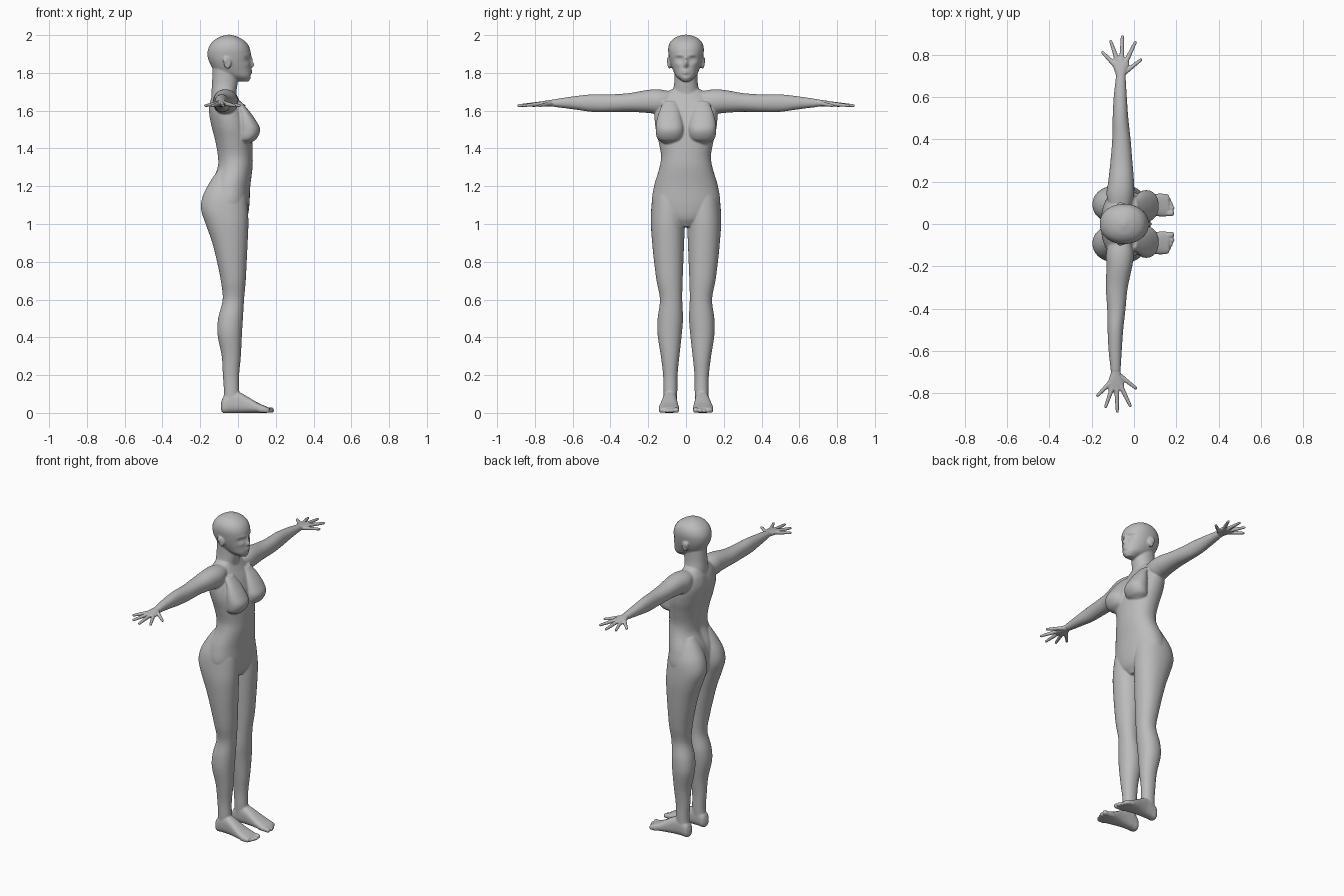
import bpy, bmesh, math
from mathutils import Vector, Matrix

skin = bpy.data.materials.new("grey_skin")
skin.diffuse_color = (0.5, 0.5, 0.5, 1)


def smooth_sections(secs, steps):
    """Hermite interpolation through (t, a0, a1, b0, b1) sections."""
    def slope(i):
        p, q = secs[max(i - 1, 0)], secs[min(i + 1, len(secs) - 1)]
        return [(v - u) / (q[0] - p[0]) for u, v in zip(p, q)]
    out = []
    for i in range(len(secs) - 1):
        p, q, m, n = secs[i], secs[i + 1], slope(i), slope(i + 1)
        h = q[0] - p[0]
        for k in range(steps):
            s = k / steps
            a, b = 2 * s**3 - 3 * s**2 + 1, s**3 - 2 * s**2 + s
            c, d = 3 * s**2 - 2 * s**3, s**3 - s**2
            out.append([a * u + b * h * mu + c * v + d * h * mv
                        for u, v, mu, mv in zip(p, q, m, n)])
    return out + [list(secs[-1])]


def loft(bm, secs, axis="z", side=1, sides=48, steps=5, power=2.15, shape=None):
    """Closed skin through oval sections stacked along an axis."""
    rings = []
    for t, a0, a1, b0, b1 in smooth_sections(secs, steps):
        ring = []
        for k in range(sides):
            w = 2 * math.pi * k / sides
            c, s = math.cos(w), math.sin(w)
            a = (a0 + a1) / 2 + (a1 - a0) / 2 * math.copysign(abs(c) ** (2 / power), c)
            b = (b0 + b1) / 2 + (b1 - b0) / 2 * math.copysign(abs(s) ** (2 / power), s)
            x, y, z = {"z": (a, b, t), "y": (a, t, b), "x": (t, a, b)}[axis]
            p = Vector((x, y * side, z))
            ring.append(bm.verts.new(shape(p) if shape else p))
        rings.append(ring)
    for r, q in zip(rings, rings[1:]):
        for k in range(sides):
            j = (k + 1) % sides
            bm.faces.new((r[k], r[j], q[j], q[k]))
    bm.faces.new(rings[0])
    bm.faces.new(rings[-1])


def ball(bm, p, size):
    bmesh.ops.create_uvsphere(bm, u_segments=20, v_segments=12, radius=1,
                              matrix=Matrix.Translation(p) @ Matrix.Diagonal((*size, 1)))


def capsule(bm, p, q, r0, r1):
    p, q = Vector(p), Vector(q)
    d = q - p
    rot = d.to_track_quat("Z", "Y").to_matrix().to_4x4()
    bmesh.ops.create_cone(bm, cap_ends=True, segments=16, radius1=r0, radius2=r1,
                          depth=d.length, matrix=Matrix.Translation((p + q) / 2) @ rot)
    ball(bm, p, (r0,) * 3)
    ball(bm, q, (r1,) * 3)


def finish(bm, name, voxel, rounds):
    """Fuse the overlapping shells into one smooth skin."""
    bmesh.ops.recalc_face_normals(bm, faces=bm.faces)
    me = bpy.data.meshes.new(name)
    bm.to_mesh(me)
    bm.free()
    me.materials.append(skin)
    ob = bpy.data.objects.new(name, me)
    bpy.context.collection.objects.link(ob)
    rm = ob.modifiers.new("fuse", "REMESH")
    rm.mode, rm.voxel_size, rm.use_smooth_shade = "VOXEL", voxel, True
    sm = ob.modifiers.new("soften", "SMOOTH")
    sm.factor, sm.iterations = 0.5, rounds


def bell(v, centre, width):
    return math.exp(-((v - centre) / width) ** 2)


def right_shift(y):
    """The right arm sits slightly further back."""
    s = min(max((-y - 0.1) / 0.25, 0), 1)
    return -0.024 * s * s * (3 - 2 * s)


def spine_groove(p):
    if p.x < -0.05 and p.z > 1.1:
        p.x += 0.013 * bell(p.y, 0, 0.028) * bell(p.z, 1.4, 0.25)
    return p


# face relief: (y, z, width, height, push)
RELIEF = [(.036, 1.873, .019, .012, -.013), (.036, 1.871, .012, .006, .006),
          (.034, 1.894, .024, .007, .004), (0, 1.842, .011, .013, .020),
          (0, 1.866, .008, .020, .012), (0, 1.812, .018, .005, .007),
          (0, 1.800, .016, .005, .007), (0, 1.787, .022, .005, -.004),
          (0, 1.768, .020, .010, .003), (.045, 1.845, .018, .012, .004)]


def face_relief(p):
    if p.x > 0:
        p.x += sum(d * bell(abs(p.y), y, w) * bell(p.z, z, h) for y, z, w, h, d in RELIEF)
    return p


body = bmesh.new()

# torso
loft(body, [(0.985, -.10, .02, -.05, .05), (1.03, -.135, .048, -.13, .13),
            (1.10, -.155, .06, -.178, .178), (1.20, -.15, .065, -.169, .169),
            (1.30, -.112, .077, -.140, .140), (1.36, -.112, .078, -.132, .132),
            (1.44, -.125, .075, -.146, .146), (1.52, -.145, .066, -.163, .163),
            (1.60, -.157, .038, -.165, .165), (1.66, -.147, .005, -.145, .145),
            (1.70, -.13, -.015, -.10, .10), (1.72, -.12, -.02, -.06, .06)],
     shape=spine_groove)

# neck
loft(body, [(1.64, -.14, -.01, -.08, .08), (1.70, -.14, -.008, -.07, .07),
            (1.75, -.137, -.002, -.062, .062), (1.84, -.135, .0, -.06, .06)])

# head
loft(body, [(1.755, .0, .055, -.02, .02), (1.78, -.06, .068, -.050, .050),
            (1.81, -.12, .069, -.067, .067), (1.85, -.148, .066, -.082, .082),
            (1.89, -.161, .068, -.091, .091), (1.93, -.157, .062, -.094, .094),
            (1.965, -.135, .04, -.082, .082), (1.99, -.098, .0, -.052, .052),
            (2.002, -.06, -.04, -.012, .012)], sides=96, steps=8, shape=face_relief)

for side in (-1, 1):
    # breast
    loft(body, [(1.425, .0, .06, .055, .115), (1.45, .0, .097, .022, .15),
                (1.50, .0, .117, .012, .16), (1.55, .0, .094, .02, .155),
                (1.60, .0, .058, .035, .14), (1.65, -.03, .015, .05, .12)], side=side)
    # leg with buttock
    loft(body, [(0.05, -.078, .01, .048, .118), (0.12, -.075, .006, .046, .119),
                (0.20, -.08, .006, .045, .121), (0.30, -.086, .015, .035, .133),
                (0.42, -.109, .021, .022, .151), (0.50, -.105, .026, .016, .150),
                (0.60, -.081, .032, .020, .138), (0.70, -.091, .041, .018, .156),
                (0.80, -.111, .046, .014, .169), (0.90, -.136, .051, .010, .179),
                (1.00, -.171, .055, .006, .186), (1.08, -.196, .052, .002, .184),
                (1.15, -.186, .045, .002, .175), (1.22, -.15, .03, .01, .150),
                (1.28, -.11, .0, .03, .12)], side=side)
    # foot
    loft(body, [(-.091, .072, .096, .018, .05), (-.08, .054, .114, .0, .08),
                (-.04, .048, .120, .0, .11), (.0, .047, .123, .0, .112),
                (.05, .044, .132, .0, .086), (.10, .038, .142, .0, .056),
                (.145, .035, .143, .0, .036), (.165, .04, .137, .002, .028)],
         axis="x", side=side, power=2.6)
    # toes
    for y, tip, r in ((.051, .176, .015), (.076, .180, .012), (.096, .174, .011),
                      (.115, .166, .010), (.131, .155, .010)):
        capsule(body, (.12, y * side, .016), (tip, y * side, r), .014, r)
    # arm
    loft(body, [(.07, -.115, -.02, 1.63, 1.70), (.14, -.13, .0, 1.585, 1.712),
                (.20, -.122, .0, 1.588, 1.71), (.30, -.111, -.008, 1.594, 1.693),
                (.40, -.103, -.016, 1.592, 1.686), (.50, -.101, -.027, 1.594, 1.686),
                (.60, -.096, -.034, 1.608, 1.675), (.70, -.085, -.04, 1.62, 1.66)],
         axis="y", side=side,
         shape=lambda p: p + Vector((right_shift(p.y), 0, 0)))
    # ear
    ball(body, (-.055, .088 * side, 1.853), (.020, .011, .032))
    ball(body, (-.064, .094 * side, 1.866), (.016, .008, .019))

finish(body, "body", 0.005, 3)

# hands
for side, name in ((1, "left_hand"), (-1, "right_hand")):
    hand = bmesh.new()
    dx = right_shift(side)
    loft(hand, [(.66, -.088, -.038, 1.618, 1.664), (.70, -.085, -.04, 1.621, 1.659),
                (.73, -.094, -.032, 1.622, 1.655), (.76, -.103, -.022, 1.622, 1.650),
                (.785, -.098, -.03, 1.624, 1.645)], axis="y", side=side,
         shape=lambda p: p + Vector((dx, 0, 0)))
    # fingers and thumb: base x, base y, tip x, tip y
    for bx, by, tx, ty in ((-.093, .755, -.148, .811), (-.078, .772, -.110, .864),
                           (-.058, .777, -.055, .886), (-.038, .768, .006, .859),
                           (-.040, .720, .032, .776)):
        capsule(hand, (bx + dx, by * side, 1.636), (tx + dx, ty * side, 1.627), .012, .0075)
    finish(hand, name, 0.0035, 2)
